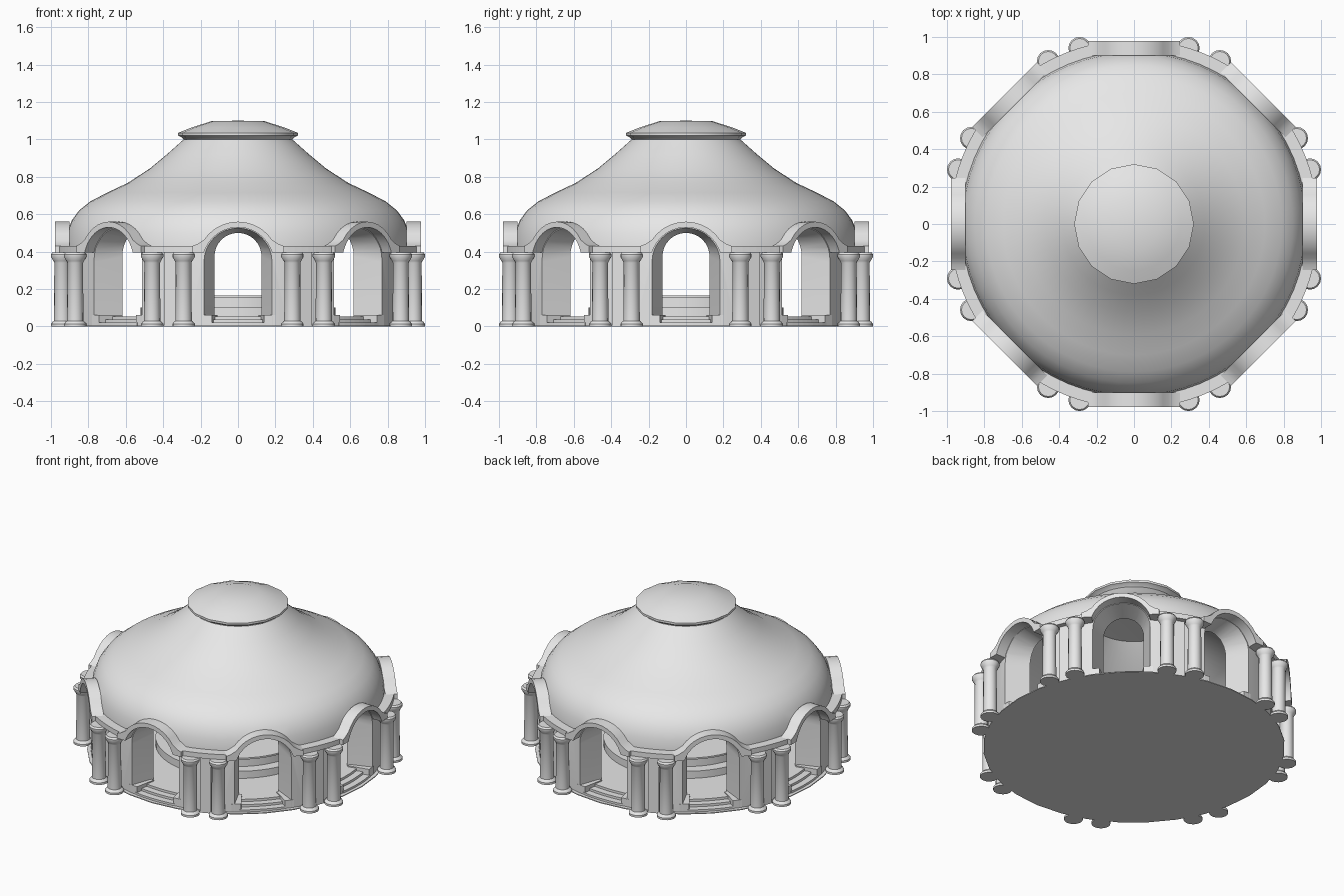
import bpy, bmesh
from math import pi, sin, cos, radians
from mathutils import Matrix

cube = bpy.data.objects.get("Cube")
if cube:
    bpy.data.objects.remove(cube, do_unlink=True)

SIDES = 8
STEP = 2 * pi / SIDES

stone = bpy.data.materials.new("pale_grey_stone")
stone.use_nodes = True
stone.diffuse_color = (0.8, 0.8, 0.8, 1)
stone.node_tree.nodes["Principled BSDF"].inputs["Base Color"].default_value = (0.8, 0.8, 0.8, 1)


def finish(name, bm):
    bmesh.ops.recalc_face_normals(bm, faces=bm.faces[:])
    mesh = bpy.data.meshes.new(name)
    bm.to_mesh(mesh)
    bm.free()
    mesh.materials.append(stone)
    obj = bpy.data.objects.new(name, mesh)
    bpy.context.scene.collection.objects.link(obj)
    return obj


def smooth(obj, angle=35):
    bpy.ops.object.select_all(action='DESELECT')
    obj.select_set(True)
    bpy.context.view_layer.objects.active = obj
    bpy.ops.object.shade_smooth_by_angle(angle=radians(angle))


def lathe(name, profile, steps, x=0, y=0):
    """Spin an (r, z) profile around the vertical axis."""
    bm = bmesh.new()
    vs = [bm.verts.new((r, 0, z)) for r, z in profile]
    es = [bm.edges.new(pair) for pair in zip(vs, vs[1:])]
    bmesh.ops.spin(bm, geom=vs + es, cent=(0, 0, 0), axis=(0, 0, 1),
                   angle=2 * pi, steps=steps, use_duplicate=False)
    bmesh.ops.remove_doubles(bm, verts=bm.verts[:], dist=1e-4)
    bmesh.ops.translate(bm, verts=bm.verts[:], vec=(x, y, 0))
    return finish(name, bm)


def loft(bm, first, last):
    """Closed solid between two matching outlines."""
    a = [bm.verts.new(p) for p in first]
    b = [bm.verts.new(p) for p in last]
    bm.faces.new(a)
    bm.faces.new(b[::-1])
    for i in range(len(a)):
        j = (i + 1) % len(a)
        bm.faces.new((a[i], b[i], b[j], a[j]))


def slab(name, plan, z0, z1):
    bm = bmesh.new()
    loft(bm, [(x, y, z0) for x, y in plan], [(x, y, z1) for x, y in plan])
    return finish(name, bm)


def repeat(obj):
    """Linked copies around the building."""
    base = obj.name
    for k in range(1, SIDES):
        copy = obj.copy()
        copy.name = f"{base}_{k + 1}"
        copy.matrix_world = Matrix.Rotation(k * STEP, 4, 'Z')
        bpy.context.scene.collection.objects.link(copy)


def arc(radius, centre, n=16):
    return [(radius * cos(pi * i / n), centre + radius * sin(pi * i / n)) for i in range(n + 1)]


# Drum wall and sweeping roof as one hollow shell
outer = [(0, 1.0), (0.29, 1.0), (0.38, 0.92), (0.47, 0.845), (0.59, 0.767), (0.7, 0.715),
         (0.79, 0.668), (0.85, 0.62), (0.89, 0.565), (0.915, 0.5), (0.925, 0.42), (0.925, 0)]
inner = [(0.76, 0), (0.76, 0.55), (0.7, 0.63), (0.6, 0.69), (0.45, 0.78), (0.28, 0.93), (0, 0.95)]
shell = lathe("wall_and_roof", outer + inner + outer[:1], 64)

# Tapered arched passages cut through the wall
bm = bmesh.new()
for k in range(SIDES):
    turn = Matrix.Rotation(k * STEP, 3, 'Z')
    ends = []
    for depth in (1.05, 0.70):
        width = 0.13 + (depth - 0.76) * 0.353
        spring = 0.37 - (depth - 0.76) * 0.176
        outline = [(width, -0.1)] + arc(width, spring) + [(-width, -0.1)]
        ends.append([turn @ Matrix.Translation((x, -depth, z)).translation for x, z in outline])
    loft(bm, *ends)
cutter = finish("passage_cutter", bm)
cutter.hide_render = True
cut = shell.modifiers.new("passages", 'BOOLEAN')
cut.operation, cut.object, cut.solver = 'DIFFERENCE', cutter, 'EXACT'
bpy.context.view_layer.objects.active = shell
bpy.ops.object.modifier_apply(modifier=cut.name)
bpy.data.objects.remove(cutter, do_unlink=True)
smooth(shell, 30)

# Roof cap
smooth(lathe("roof_cap", [(0, 0.995), (0.285, 0.995), (0.3, 1.01), (0.32, 1.02), (0.32, 1.035),
                          (0.25, 1.063), (0.14, 1.098), (0, 1.1)], 16), 40)

# Ground plate, inner floor and round stepped podium
lathe("ground_plate", [(0, 0), (0.95, 0), (0.95, 0.006), (0, 0.006)], 32)
lathe("inner_floor", [(0, 0.003), (0.775, 0.003), (0.775, 0.05), (0, 0.05)], 64)
smooth(lathe("podium", [(0, 0.04), (0.52, 0.04), (0.52, 0.1), (0.45, 0.1), (0.45, 0.155),
                        (0.465, 0.155), (0.465, 0.166), (0, 0.166)], 64))

# Raised arch moulding with flared feet
bm = bmesh.new()
face = ([(0.245, 0.395), (0.245, 0.43), (0.218, 0.44)] + arc(0.22, 0.34)[3:-3]
        + [(-0.218, 0.44), (-0.245, 0.43), (-0.245, 0.395), (-0.182, 0.395)]
        + arc(0.19, 0.34)[2:-2][::-1] + [(0.182, 0.395)])
loft(bm, [(x, -0.978, z) for x, z in face], [(x, -0.9, z) for x, z in face])
moulding = finish("arch_moulding", bm)
smooth(moulding)
repeat(moulding)

# Curved cornice over each pier
angles = [radians(13.2 + 18.6 * i / 8) for i in range(9)]
plan = ([(0.985 * sin(a), -0.985 * cos(a)) for a in angles]
        + [(0.89 * sin(a), -0.89 * cos(a)) for a in reversed(angles)])
repeat(slab("cornice", plan, 0.395, 0.43))

# Flat pilaster between the paired columns
mid = STEP / 2
plan = [(r * sin(mid) + w * cos(mid), -r * cos(mid) + w * sin(mid))
        for r, w in ((0.9, -0.035), (0.95, -0.035), (0.95, 0.035), (0.9, 0.035))]
repeat(slab("pilaster", plan, 0, 0.4))

# Paired columns with flared base and capital
shaft = [(0, 0), (0.06, 0), (0.06, 0.014), (0.052, 0.024), (0.044, 0.03), (0.042, 0.34),
         (0.047, 0.35), (0.06, 0.372), (0.06, 0.385), (0.052, 0.396), (0, 0.396)]
for name, a in (("left_column", 17.2), ("right_column", -17.2)):
    column = lathe(name, shaft, 16, 0.984 * sin(radians(a)), -0.984 * cos(radians(a)))
    smooth(column)
    repeat(column)

# Doorway steps, curved with the wall
for i in range(3):
    front = 0.925 - 0.045 * i
    half = 0.15 - 0.012 * i
    xs = [half * (j / 4 - 1) for j in range(9)]
    plan = [(x, -(front ** 2 - x * x) ** 0.5) for x in xs] + [(half, -0.75), (-half, -0.75)]
    repeat(slab(f"doorway_step_{i + 1}", plan, 0, 0.02 + 0.016 * i))

# Low side blocks flanking the steps
for name, s in (("left_step_block", 1), ("right_step_block", -1)):
    plan = [(0.14 * s, -0.91), (0.2 * s, -0.905), (0.15 * s, -0.765), (0.11 * s, -0.765)]
    repeat(slab(name, plan, 0, 0.06))
